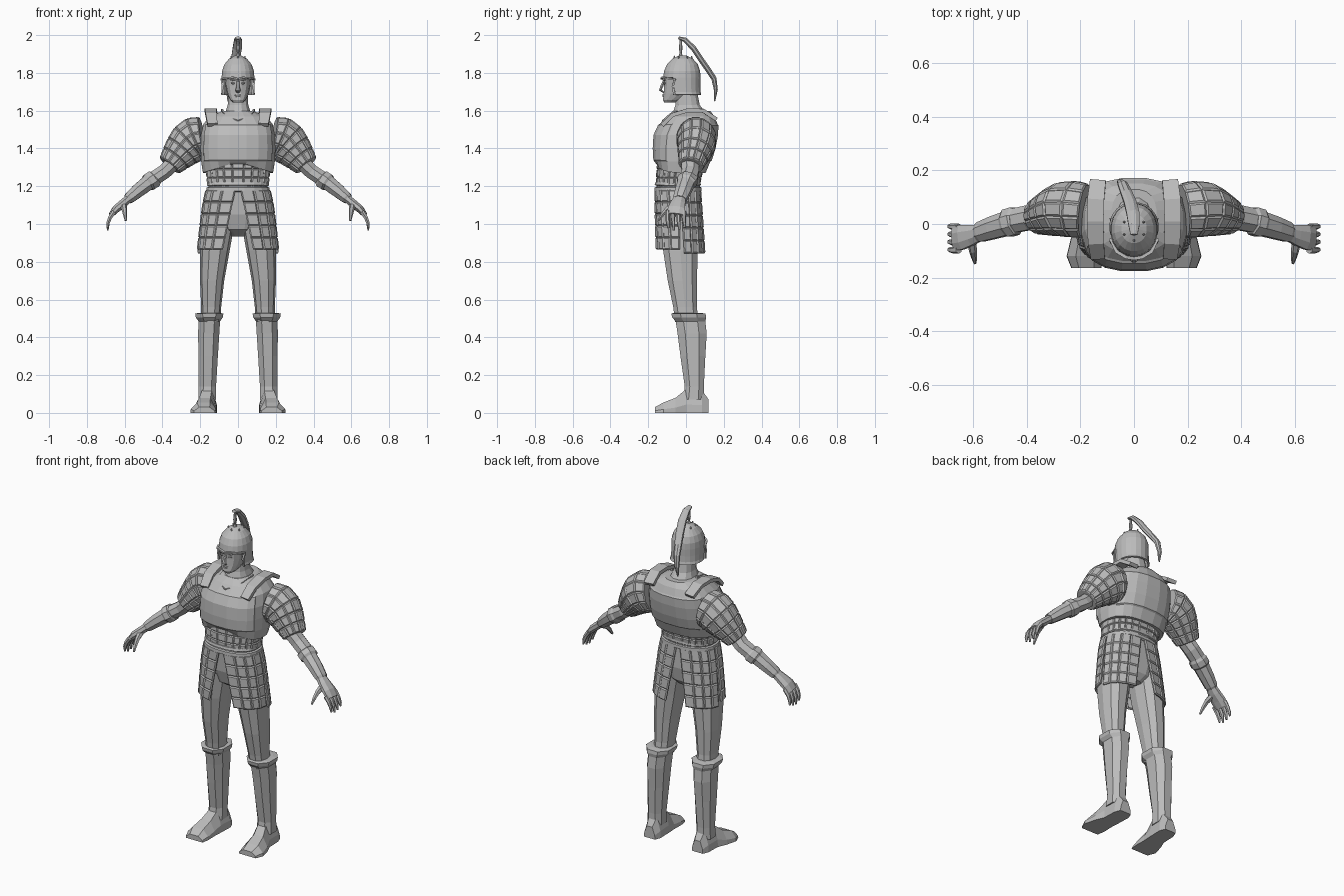
import bpy, bmesh, math
from mathutils import Vector

grey = bpy.data.materials.new("steel_grey")
grey.diffuse_color = (0.5, 0.5, 0.5, 1)


def finish(name, bm, mirror=False, solid=0):
    me = bpy.data.meshes.new(name)
    bm.to_mesh(me)
    bm.free()
    me.materials.append(grey)
    ob = bpy.data.objects.new(name, me)
    bpy.context.collection.objects.link(ob)
    if solid:
        m = ob.modifiers.new("thickness", 'SOLIDIFY')
        m.thickness, m.offset = solid, -1
    if mirror:
        ob.modifiers.new("mirror", 'MIRROR').use_mirror_merge = False
    return ob


def plates(bm, faces, gap=0.006, raise_by=0.006):
    """Turn each face into a raised armour plate."""
    bmesh.ops.inset_individual(bm, faces=faces, thickness=gap, depth=raise_by,
                               use_even_offset=True)


def skin(rings, cap=True, closed=True):
    """Join a list of point rings with quads."""
    bm = bmesh.new()
    vs = [[bm.verts.new(p) for p in r] for r in rings]
    n = len(vs[0])
    for a, b in zip(vs, vs[1:]):
        for i in range(n if closed else n - 1):
            j = (i + 1) % n
            bm.faces.new((a[i], a[j], b[j], b[i]))
    if cap:
        bm.faces.new(vs[0])
        bm.faces.new(vs[-1])
    bmesh.ops.recalc_face_normals(bm, faces=bm.faces)
    bm.normal_update()
    return bm


def spow(v, e):
    return math.copysign(abs(v) ** e, v)


def upright(rows, n=16, e=0.85, cap=True):
    """Stack of horizontal rings: z, centre x, half width, front y, back y."""
    rings = []
    for z, cx, rx, y0, y1 in rows:
        angles = [2 * math.pi * (i + 0.5) / n for i in range(n)]
        rings.append([(cx + rx * spow(math.sin(a), e),
                       (y0 + y1) / 2 - (y1 - y0) / 2 * spow(math.cos(a), e), z)
                      for a in angles])
    return skin(rings, cap)


def tube(rows, n=8, ref=(0, 1, 0), cap=True, e=1):
    """Rings across a path: x, y, z, half height, half depth along ref."""
    pts = [Vector(r[:3]) for r in rows]
    rings = []
    for i, (c, r) in enumerate(zip(pts, rows)):
        t = (pts[min(i + 1, len(pts) - 1)] - pts[max(i - 1, 0)]).normalized()
        v = Vector(ref)
        v = (v - t * v.dot(t)).normalized()
        u = t.cross(v)
        angles = [2 * math.pi * (k + 0.5) / n for k in range(n)]
        rings.append([c + u * r[3] * spow(math.cos(a), e) + v * r[4] * spow(math.sin(a), e)
                      for a in angles])
    return skin(rings, cap)


def blob(name, loc, size, mirror=False):
    bm = bmesh.new()
    bmesh.ops.create_icosphere(bm, subdivisions=1, radius=1)
    for v in bm.verts:
        v.co = [l + s * c for l, s, c in zip(loc, size, v.co)]
    return finish(name, bm, mirror)


# Head and neck
finish("head", upright([(1.642, 0, .025, -.115, -.06), (1.657, 0, .042, -.123, -.02),
                        (1.69, 0, .057, -.12, .04), (1.73, 0, .066, -.117, .06),
                        (1.78, 0, .07, -.12, .065), (1.84, 0, .068, -.1, .055)], 14))
finish("neck", upright([(1.53, 0, .10, -.095, .125), (1.59, 0, .07, -.072, .105),
                        (1.63, 0, .056, -.058, .075), (1.70, 0, .052, -.05, .06)], 12))
finish("nose", tube([(0, -.114, 1.765, .006, .007), (0, -.128, 1.73, .009, .009),
                     (0, -.136, 1.709, .009, .014), (0, -.118, 1.697, .004, .01)], 6, (1, 0, 0)))
blob("upper_lip", (0, -.119, 1.683), (.021, .009, .004))
blob("lower_lip", (0, -.118, 1.675), (.017, .009, .004))
blob("eye", (.027, -.113, 1.745), (.013, .007, .006), True)
blob("eyebrow", (.028, -.115, 1.763), (.02, .010, .005), True)

# Helmet: dome with a face opening
bm = upright([(1.685, 0, .092, -.105, .082), (1.70, 0, .088, -.108, .078),
              (1.735, 0, .088, -.115, .077), (1.775, 0, .088, -.122, .078),
              (1.81, 0, .085, -.117, .076), (1.845, 0, .073, -.102, .064),
              (1.875, 0, .048, -.072, .037), (1.892, 0, .016, -.036, .004)], 20, .95)
gone = [f for f in bm.faces if f.calc_center_median().z < 1.77
        and (f.calc_center_median().y < -.055 or len(f.verts) > 4)]
bmesh.ops.delete(bm, geom=gone, context='FACES')
finish("helmet", bm, solid=.01)
finish("helmet_brim", tube([(.088, -.055, 1.765, .009, .005), (.064, -.104, 1.772, .009, .006),
                            (.03, -.124, 1.776, .009, .006), (0, -.129, 1.768, .009, .006)],
                           4, (0, 0, 1)), True)
finish("cheek_guard_edge", tube([(.088, -.058, 1.765, .006, .006), (.082, -.07, 1.73, .007, .008),
                                 (.084, -.063, 1.685, .006, .007)], 4), True)
for i in range(6):
    a = i * math.pi / 3
    blob("helmet_stud", (.042 * math.sin(a), -.016 + .046 * math.cos(a), 1.882),
         (.005, .005, .009))

# Plume on a short stem
finish("plume_stem", upright([(1.885, 0, .014, -.042, -.014), (1.905, 0, .006, -.034, -.022),
                              (1.93, 0, .01, -.038, -.018), (1.975, 0, .006, -.034, -.022)], 8))
finish("plume", tube([(0, -.04, 1.986, .008, .014), (0, -.005, 1.975, .014, .022),
                      (-.004, .04, 1.93, .016, .026), (-.014, .08, 1.87, .016, .025),
                      (-.028, .115, 1.82, .016, .023), (-.042, .148, 1.77, .015, .02),
                      (-.05, .158, 1.71, .011, .014), (-.052, .152, 1.65, .003, .005)],
                     8, (1, 0, 0)))

# Cuirass with raised chest and back plates and an arched lower edge
bm = upright([(1.27, 0, .187, -.155, .105), (1.33, 0, .197, -.168, .13),
              (1.40, 0, .2, -.172, .152), (1.47, 0, .198, -.168, .165),
              (1.53, 0, .185, -.14, .168), (1.57, 0, .15, -.105, .152),
              (1.598, 0, .085, -.07, .13)], 20, .8)
raised = [f for f in bm.faces if abs(f.normal.y) > .45 and len(f.verts) == 4
          and 1.33 < f.calc_center_median().z < 1.54]
bmesh.ops.inset_region(bm, faces=raised, thickness=.008, depth=.006)
for v in bm.verts:
    if v.co.z < 1.28 and v.co.y < 0:
        v.co.z += .06 * max(0, 1 - abs(v.co.x) / .19)
finish("cuirass", bm)
finish("neckline", tube([(.085, .02, 1.603, .008, .008), (.075, -.06, 1.585, .008, .008),
                         (.045, -.10, 1.56, .008, .007), (0, -.122, 1.545, .007, .007)],
                        4, (0, 0, 1)), True)
finish("shoulder_strap", tube([(.135, -.125, 1.525, .012, .03), (.142, -.07, 1.578, .012, .034),
                               (.145, .01, 1.602, .012, .036), (.143, .09, 1.60, .012, .036),
                               (.135, .16, 1.555, .012, .034)], 4, (1, 0, 0), e=.4), True)

# Abdomen lames and belt
bm = upright([(1.2, 0, .16, -.155, .07), (1.245, 0, .163, -.155, .078),
              (1.29, 0, .17, -.152, .09), (1.34, 0, .175, -.148, .1)], 24, .85)
plates(bm, [f for f in bm.faces if len(f.verts) == 4], .005, .005)
finish("abdomen_plates", bm)
finish("belt", upright([(1.17, 0, .155, -.155, .075), (1.175, 0, .17, -.168, .083),
                        (1.193, 0, .168, -.167, .082), (1.197, 0, .158, -.158, .076),
                        (1.203, 0, .158, -.158, .076), (1.207, 0, .166, -.167, .08),
                        (1.222, 0, .162, -.163, .078), (1.226, 0, .15, -.15, .07)], 20))
finish("breeches", upright([(.935, 0, .05, -.06, .03), (.97, 0, .12, -.11, .06),
                            (1.05, 0, .165, -.135, .075), (1.18, 0, .155, -.145, .07)], 14))


# Plated skirt panels, split in front, at the sides and behind
def skirt_panel(name, back, cols=4, rows=5):
    rings = []
    for r in range(rows + 1):
        k = r / rows
        z = 1.18 - k * (.335 if back else .315)
        rx, ry, cy = .168 + .045 * k ** .7, .117 + .013 * k, -.046 + .014 * k
        notch = .05 + .27 * k
        start, end = (notch, 1.62 - .05 * k)
        if back:
            start, end, ry = 1.66 + .03 * k, math.pi - notch * .8, ry + .004
        ring = []
        for c in range(cols + 1):
            a = start + (end - start) * c / cols
            ring.append((rx * spow(math.sin(a), .85), cy - ry * spow(math.cos(a), .85), z))
        rings.append(ring)
    bm = skin(rings, False, False)
    bm.faces.ensure_lookup_table()
    if sum(f.normal.x for f in bm.faces) < 0:
        bmesh.ops.reverse_faces(bm, faces=bm.faces)
        bm.normal_update()
    plates(bm, bm.faces[:])
    finish(name, bm, True, .012)


skirt_panel("front_skirt_panel", False)
skirt_panel("back_skirt_panel", True)

# Legs, boots and feet
finish("thigh", upright([(.48, .145, .05, -.06, .07), (.56, .142, .053, -.07, .06),
                         (.70, .137, .064, -.10, .062), (.86, .123, .079, -.125, .065),
                         (1.02, .1, .085, -.13, .07)], 10), True)
finish("boot", upright([(.07, .163, .05, -.02, .10), (.14, .162, .049, -.01, .098),
                        (.30, .158, .055, -.034, .107), (.42, .155, .06, -.05, .115),
                        (.485, .152, .061, -.06, .108), (.505, .152, .076, -.08, .113),
                        (.525, .152, .08, -.083, .11), (.53, .152, .06, -.07, .08)], 8), True)
foot = []
for y, cx, w, h in [(.12, .16, .036, .07), (.085, .16, .05, .12), (0, .163, .05, .125),
                    (-.055, .176, .06, .08), (-.12, .183, .069, .055), (-.165, .178, .056, .03)]:
    foot.append([(cx + w * sx, y, z) for sx, z in
                 [(-1, 0), (1, 0), (.97, h * .35), (.5, h), (-.5, h), (-.97, h * .35)]])
finish("foot", skin(foot), True)

# Plated sleeves
bm = tube([(.185, .05, 1.458, .108, .098), (.225, .055, 1.45, .118, .103),
           (.262, .055, 1.425, .112, .099), (.297, .046, 1.388, .096, .089),
           (.33, .036, 1.35, .08, .075), (.362, .026, 1.31, .062, .062)], 12)
plates(bm, [f for f in bm.faces if len(f.verts) == 4])
finish("sleeve", bm, True)

# Forearms, bracers and hands
finish("forearm", tube([(.33, .02, 1.335, .045, .05), (.39, .024, 1.277, .042, .05),
                        (.46, .01, 1.23, .042, .048)], 8), True)
finish("bracer", tube([(.438, .012, 1.245, .043, .05), (.446, .011, 1.238, .051, .056),
                       (.472, .003, 1.221, .051, .056), (.48, 0, 1.215, .043, .048),
                       (.53, -.015, 1.176, .039, .045), (.575, -.03, 1.138, .032, .04),
                       (.585, -.032, 1.13, .027, .034)], 8), True)
finish("palm", tube([(.57, -.03, 1.142, .023, .031), (.61, -.042, 1.108, .024, .042),
                     (.645, -.05, 1.08, .022, .05), (.672, -.055, 1.048, .015, .048)], 8), True)
for i in range(4):
    y, drop = -.098 + .029 * i, (.012, 0, .004, .016)[i]
    finish("finger", tube([(.655, y, 1.066, .014, .013), (.677, y, 1.035, .012, .012),
                           (.688, y + .002, 1.005, .010, .010),
                           (.69, y + .005, .966 + drop, .005, .006)], 6), True)
finish("thumb", tube([(.607, -.06, 1.10, .02, .018), (.602, -.10, 1.078, .014, .015),
                      (.598, -.125, 1.05, .011, .011), (.594, -.146, 1.018, .006, .006)],
                     6, (1, 0, 0)), True)
